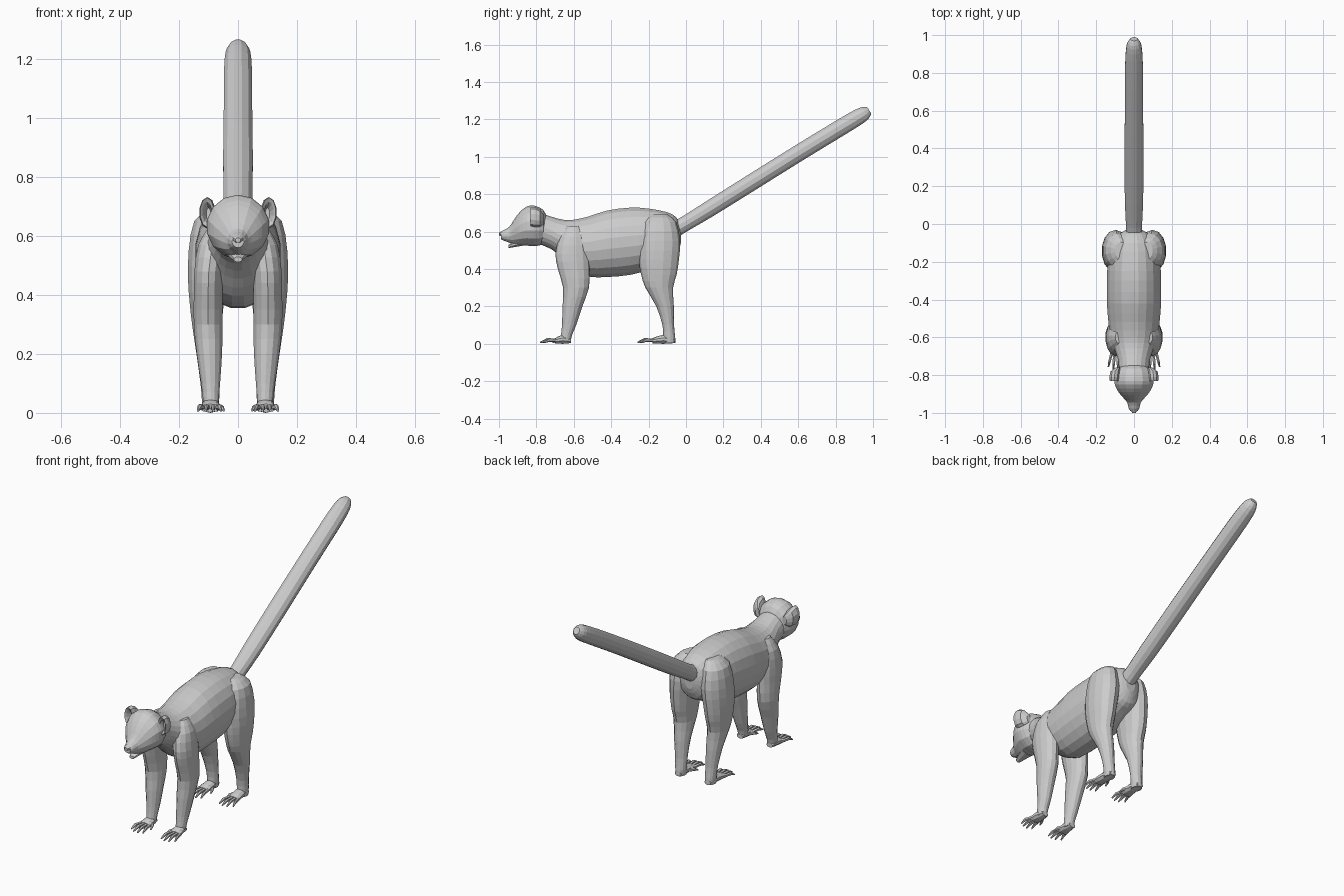
import bpy, bmesh, math
from mathutils import Vector


def spline(rows, steps):
    """Catmull-Rom interpolation of ring parameters."""
    out = []
    n = len(rows)
    for i in range(n - 1):
        p = [rows[max(i - 1, 0)], rows[i], rows[i + 1], rows[min(i + 2, n - 1)]]
        for k in range(steps):
            t = k / steps
            out.append([0.5 * (2 * b + (c - a) * t + (2 * a - 5 * b + 4 * c - d) * t * t
                               + (3 * b - a - 3 * c + d) * t ** 3) for a, b, c, d in zip(*p)])
    out.append(list(rows[-1]))
    return out


def loft(bm, rows, tilt, sides=12, steps=2):
    """Skin elliptical rings (x, y, z, half width, half depth) with capped ends."""
    v = Vector((0, math.cos(math.radians(tilt)), math.sin(math.radians(tilt))))
    rings = []
    for x, y, z, a, b in spline(rows, steps):
        ring = []
        for i in range(sides):
            w = 2 * math.pi * (i + 0.5) / sides
            p = Vector((x + a * math.cos(w), y, z)) + v * b * math.sin(w)
            p.z = max(p.z, 0)
            ring.append(bm.verts.new(p))
        rings.append(ring)
    for r, q in zip(rings, rings[1:]):
        for i in range(sides):
            j = (i + 1) % sides
            bm.faces.new((r[i], r[j], q[j], q[i]))
    bm.faces.new(rings[0])
    bm.faces.new(rings[-1])


def part(name, lofts, mirror=False):
    bm = bmesh.new()
    for args in lofts:
        loft(bm, *args)
    bmesh.ops.recalc_face_normals(bm, faces=bm.faces)
    me = bpy.data.meshes.new(name)
    bm.to_mesh(me)
    bm.free()
    ob = bpy.data.objects.new(name, me)
    bpy.context.collection.objects.link(ob)
    if mirror:
        m = ob.modifiers.new("mirror", 'MIRROR')
        m.use_mirror_merge = False
    return ob


def mid(rows):
    return [(0, *r) for r in rows]


# Torso and neck
part("body", [(mid([
    (-.028, .58, .03, .045), (-.05, .575, .08, .10), (-.10, .575, .12, .13),
    (-.20, .56, .14, .165), (-.30, .548, .145, .182), (-.42, .535, .145, .18),
    (-.52, .52, .137, .163), (-.60, .53, .125, .135), (-.66, .56, .105, .105),
    (-.72, .593, .085, .088), (-.78, .615, .08, .085)]), 90, 20, 2)])

# Head, tapering into the muzzle, with nose and open lower jaw
part("head", [(mid([
    (-.745, .62, .05, .06), (-.765, .625, .088, .093), (-.81, .63, .106, .108),
    (-.85, .63, .104, .105), (-.89, .615, .084, .088), (-.92, .597, .058, .066),
    (-.945, .583, .037, .042), (-.975, .58, .029, .028), (-.99, .58, .02, .02)]), 90, 14, 2)])
part("nose", [(mid([(-.97, .592, .012, .008), (-.985, .59, .02, .014),
                    (-1.0, .586, .010, .008)]), 90, 8, 1)])
part("lower_jaw", [(mid([(-.87, .545, .045, .022), (-.91, .535, .03, .018),
                         (-.95, .52, .015, .009)]), 90, 8, 1)])

# Cupped ears
part("ear", [([(.085, -.76, .665, .012, .025), (.10, -.78, .672, .026, .046),
               (.104, -.81, .678, .028, .054), (.105, -.832, .68, .024, .05),
               (.105, -.825, .68, .016, .036), (.10, -.80, .675, .008, .02)],
              90, 10, 1)], True)

# Eyes set into the face
part("eye", [([(.05, -.885, .632, .016, .014), (.048, -.905, .632, .014, .012),
               (.046, -.913, .632, .006, .005)], 90, 8, 1)], True)

# Long straight tail
part("tail", [(mid([
    (-.07, .605, .045, .045), (0, .645, .044, .042), (.12, .718, .05, .045),
    (.35, .862, .052, .046), (.60, 1.018, .05, .046), (.82, 1.152, .049, .046),
    (.92, 1.212, .044, .044), (.96, 1.236, .034, .036), (.98, 1.248, .018, .02)]), 122, 12, 2)])

# Hind and front legs
part("hind_leg", [([
    (.07, -.14, .69, .03, .045), (.09, -.14, .65, .06, .088), (.097, -.141, .55, .072, .11),
    (.104, -.145, .45, .067, .107), (.106, -.145, .37, .059, .095), (.105, -.143, .30, .052, .074),
    (.10, -.112, .20, .042, .047), (.095, -.095, .10, .033, .031),
    (.093, -.09, .04, .030, .032), (.093, -.09, .005, .026, .034)], 0, 14, 2)], True)
part("front_leg", [([
    (.07, -.60, .63, .03, .035), (.086, -.605, .57, .05, .07), (.099, -.608, .48, .05, .09),
    (.101, -.600, .40, .05, .085), (.101, -.588, .30, .05, .069), (.097, -.607, .20, .044, .053),
    (.093, -.625, .10, .033, .038), (.092, -.638, .05, .028, .030),
    (.092, -.645, .012, .025, .028)], 0, 14, 2)], True)


# Paws: flattened palm, four splayed digits and an inner thumb
def paw(name, heel, palm_end, tip):
    m = (heel + palm_end) / 2
    lofts = [([(.093, heel, .016, .02, .012), (.093, m, .024, .031, .024),
               (.095, palm_end, .016, .034, .014)], 90, 10, 2)]
    for k, reach in enumerate((.85, 1, .95, .72)):
        x = .072 + .015 * k
        dx = (k - 1.3) * .008
        length = (tip - palm_end) * reach
        lofts.append(([(x, palm_end + .02, .018, .009, .010),
                       (x + dx, palm_end + length * .55, .02, .008, .010),
                       (x + dx * 1.4, palm_end + length, .007, .004, .004)], 90, 6, 1))
    lofts.append(([(.075, m, .02, .011, .011), (.056, m - .03, .018, .009, .010),
                   (.048, m - .055, .008, .004, .004)], 90, 6, 1))
    part(name, lofts, True)


paw("hind_foot", -.06, -.18, -.26)
paw("front_hand", -.615, -.70, -.78)
